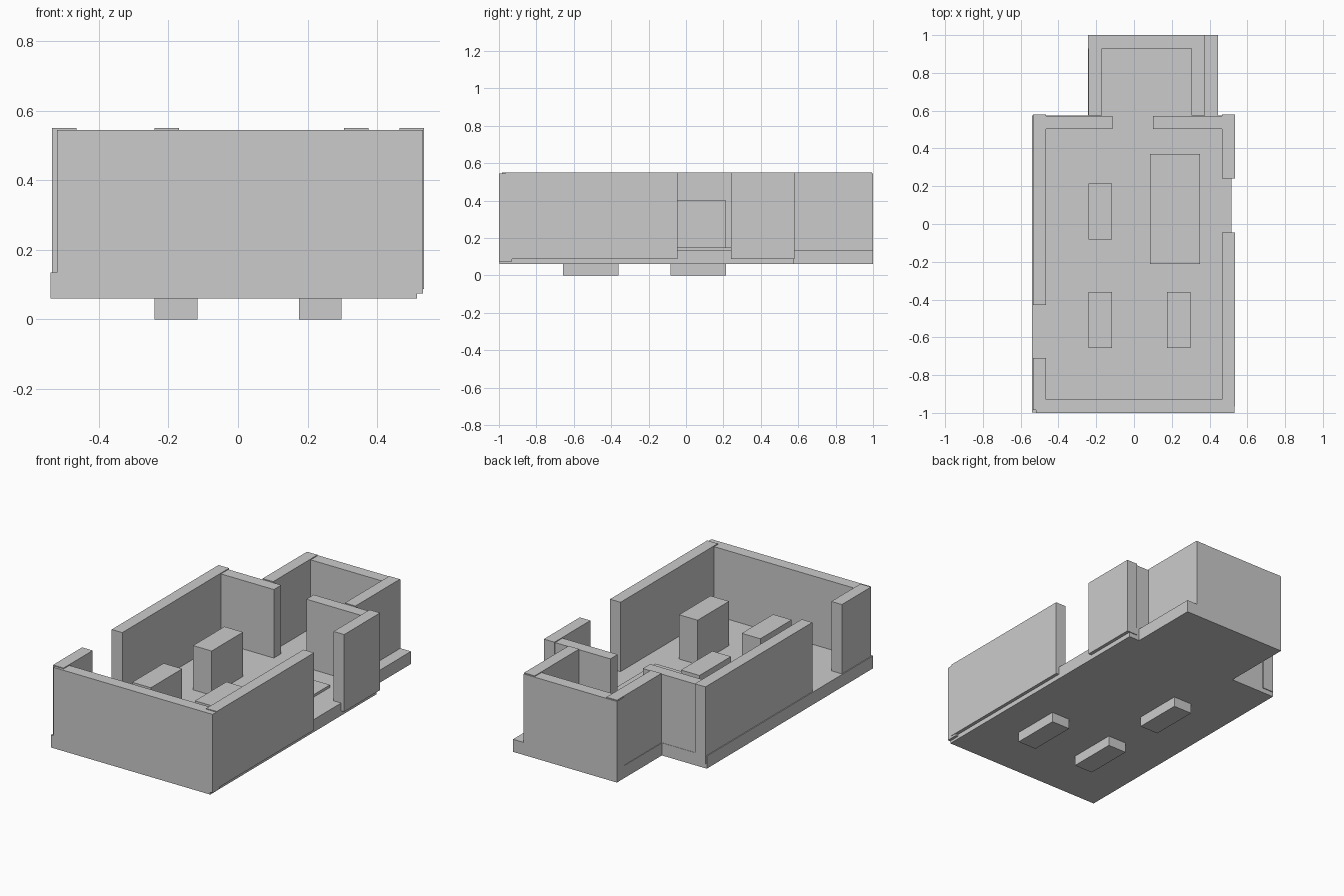
import bpy, bmesh

if "Cube" in bpy.data.objects:
    bpy.data.objects.remove(bpy.data.objects["Cube"])


def prism(name, outline, z0, z1):
    """Extrude a flat outline from z0 to z1."""
    bm = bmesh.new()
    face = bm.faces.new([bm.verts.new((x, y, z0)) for x, y in outline])
    top = bmesh.ops.extrude_face_region(bm, geom=[face])["geom"]
    for v in top:
        if isinstance(v, bmesh.types.BMVert):
            v.co.z = z1
    bmesh.ops.recalc_face_normals(bm, faces=bm.faces[:])
    mesh = bpy.data.meshes.new(name)
    bm.to_mesh(mesh)
    bm.free()
    ob = bpy.data.objects.new(name, mesh)
    bpy.context.collection.objects.link(ob)
    return ob


def box(name, x0, x1, y0, y1, z0, z1):
    return prism(name, [(x0, y0), (x1, y0), (x1, y1), (x0, y1)], z0, z1)


# Floor slab with the narrower rear alcove
prism("floor", [(-0.54, -0.998), (0.515, -0.998), (0.515, 0.575), (0.445, 0.575),
                (0.445, 1.0), (-0.243, 1.0), (-0.243, 0.575), (-0.54, 0.575)], 0.06, 0.135)

# Side walls running along y, with door gaps on both sides
SIDE_TOP = 0.55
for name, x, y0, y1, z0 in [
    ("left_wall_front", -0.535, -0.985, -0.71, 0.088),
    ("left_wall_rear", -0.535, -0.43, 0.58, 0.088),
    ("right_wall_front", 0.465, -0.965, -0.045, 0.088),
    ("right_wall_rear", 0.465, 0.24, 0.58, 0.088),
    ("alcove_left_wall", -0.24, 0.575, 0.995, 0.065),
    ("alcove_right_wall", 0.305, 0.575, 0.995, 0.065),
]:
    box(name, x, x + 0.07, y0, y1, z0, SIDE_TOP)

# Cross walls running along x, slightly lower than the side walls
CROSS_TOP = 0.545
for name, x0, x1, y, z0 in [
    ("front_wall", -0.52, 0.532, -1.0, 0.075),
    ("inner_wall_left", -0.53, -0.115, 0.503, 0.075),
    ("inner_wall_right", 0.10, 0.53, 0.503, 0.088),
    ("alcove_back_wall", -0.243, 0.375, 0.93, 0.062),
]:
    box(name, x0, x1, y, y + 0.07, z0, CROSS_TOP)

# Tall blocks that pass through the floor
for i, (x, y) in enumerate([(-0.24, -0.082), (-0.24, -0.657), (0.175, -0.657)]):
    box(f"block_{i + 1}", x, x + 0.123, y, y + 0.297, 0.0, 0.40)

# Low platform on the floor
box("platform", 0.085, 0.35, -0.212, 0.37, 0.10, 0.15)
